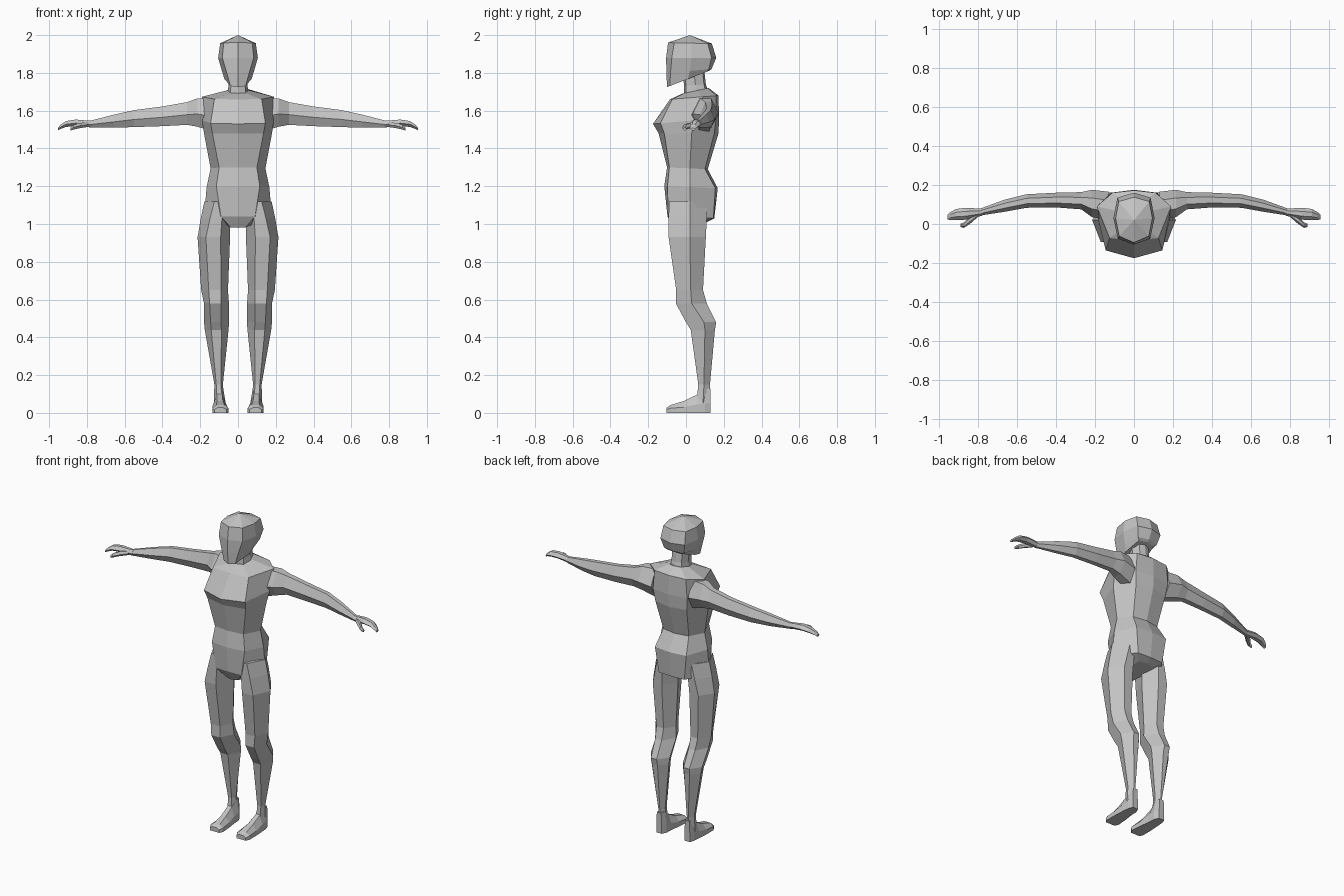
import bpy, bmesh
from mathutils import Vector

grey = bpy.data.materials.new("clay grey")
grey.diffuse_color = (0.55, 0.55, 0.55, 1)


def loft(name, rings, start=None, end=None):
    """Skin a list of equal point rings; close each end flat or to a tip."""
    bm = bmesh.new()
    rows = [[bm.verts.new(p) for p in r] for r in rings]
    n = len(rows[0])
    for a, b in zip(rows, rows[1:]):
        for i in range(n):
            j = (i + 1) % n
            bm.faces.new((a[i], a[j], b[j], b[i]))
    for row, tip in ((rows[0], start), (rows[-1], end)):
        if tip:
            t = bm.verts.new(tip)
            for i in range(n):
                bm.faces.new((row[i], row[(i + 1) % n], t))
        else:
            bm.faces.new(row)
    bmesh.ops.recalc_face_normals(bm, faces=bm.faces[:])
    me = bpy.data.meshes.new(name)
    bm.to_mesh(me)
    bm.free()
    me.materials.append(grey)
    ob = bpy.data.objects.new(name, me)
    bpy.context.collection.objects.link(ob)
    return ob


def body_ring(zf, zb, fc, cx, cy, sx, sy, bx, by, bc):
    """Symmetric 8 point ring: front centre, corner, side, back corner, back centre."""
    half = [(0, fc), (cx, cy), (sx, sy), (bx, by), (0, bc)]
    pts = half + [(-x, y) for x, y in half[3:0:-1]]
    return [(x, y, zf + (zb - zf) * (y - fc) / (bc - fc)) for x, y in pts]


def side_pair(name, rings, end=None):
    """Build a limb part on both sides of the body."""
    for s, label in ((1, "left"), (-1, "right")):
        loft(f"{label}_{name}", [[(s * x, y, z) for x, y, z in r] for r in rings],
             end=end and (s * end[0], end[1], end[2]))


# Torso from crotch to neck base
loft("torso", [body_ring(*r) for r in (
    (0.98, 1.01, -0.07, 0.04, -0.06, 0.06, 0.02, 0.05, 0.10, 0.11),
    (1.04, 1.03, -0.098, 0.09, -0.094, 0.18, 0.02, 0.09, 0.145, 0.15),
    (1.20, 1.19, -0.115, 0.115, -0.098, 0.166, 0.02, 0.11, 0.155, 0.168),
    (1.30, 1.29, -0.10, 0.10, -0.088, 0.145, 0.02, 0.09, 0.10, 0.115),
    (1.48, 1.48, -0.145, 0.135, -0.115, 0.18, 0.03, 0.11, 0.15, 0.172),
    (1.53, 1.56, -0.175, 0.145, -0.135, 0.19, 0.05, 0.12, 0.16, 0.175),
    (1.66, 1.68, -0.085, 0.125, -0.072, 0.19, 0.09, 0.11, 0.16, 0.172),
    (1.69, 1.72, -0.02, 0.04, -0.01, 0.06, 0.06, 0.04, 0.11, 0.12),
)])

# Neck
loft("neck", [body_ring(*r) for r in (
    (1.67, 1.70, -0.012, 0.04, 0.0, 0.056, 0.05, 0.04, 0.105, 0.118),
    (1.73, 1.74, -0.01, 0.038, 0.0, 0.05, 0.05, 0.035, 0.095, 0.105),
    (1.83, 1.83, -0.02, 0.04, -0.01, 0.055, 0.04, 0.035, 0.085, 0.095),
)])

# Head with chin lower than the back of the skull
loft("head", [body_ring(*r) for r in (
    (1.725, 1.81, -0.10, 0.04, -0.085, 0.072, 0.01, 0.055, 0.11, 0.12),
    (1.80, 1.82, -0.104, 0.06, -0.082, 0.085, 0.02, 0.07, 0.12, 0.135),
    (1.88, 1.88, -0.105, 0.083, -0.075, 0.105, 0.03, 0.085, 0.135, 0.16),
    (1.96, 1.955, -0.095, 0.076, -0.062, 0.094, 0.03, 0.078, 0.115, 0.137),
)], end=(0, 0.02, 2.0))


def leg_ring(z, xi, xo, yf, ys, yb, fi, fo):
    """Hexagon: front inner, front outer, outer side, back outer, back inner, inner."""
    return [(fi, yf, z), (fo, yf, z), (xo, ys, z), (fo - 0.01, yb, z),
            (fi + 0.005, yb, z), (xi, ys, z)]


# Legs from hip to ankle
side_pair("leg", [leg_ring(*r) for r in (
    (1.12, 0.05, 0.178, -0.09, 0.02, 0.11, 0.085, 0.125),
    (1.03, 0.045, 0.197, -0.092, 0.02, 0.11, 0.085, 0.148),
    (0.93, 0.042, 0.214, -0.092, 0.02, 0.105, 0.092, 0.17),
    (0.65, 0.053, 0.195, -0.052, 0.025, 0.09, 0.09, 0.155),
    (0.58, 0.048, 0.18, -0.054, 0.03, 0.11, 0.09, 0.15),
    (0.48, 0.047, 0.18, 0.0, 0.095, 0.16, 0.09, 0.145),
    (0.44, 0.05, 0.176, 0.025, 0.10, 0.153, 0.088, 0.142),
    (0.15, 0.08, 0.125, 0.065, 0.095, 0.127, 0.09, 0.115),
    (0.05, 0.07, 0.128, 0.055, 0.09, 0.127, 0.085, 0.115),
)])


def foot_ring(y, xi, xo, zm, zt, inset):
    return [(xi, y, 0), (xo, y, 0), (xo, y, zm), (xo - inset, y, zt),
            (xi + inset, y, zt), (xi, y, zm)]


# Feet from heel to toe
side_pair("foot", [foot_ring(*r) for r in (
    (0.13, 0.08, 0.118, 0.05, 0.13, 0.004),
    (0.10, 0.066, 0.128, 0.05, 0.13, 0.012),
    (0.055, 0.064, 0.132, 0.045, 0.095, 0.02),
    (-0.01, 0.055, 0.136, 0.03, 0.063, 0.025),
    (-0.08, 0.05, 0.136, 0.025, 0.042, 0.022),
    (-0.102, 0.062, 0.125, 0.018, 0.028, 0.018),
)])


def arm_ring(x, yf, yb, zb, zt):
    """Hexagon across the arm, with ridges at front and back."""
    w, m = yb - yf, zb + 0.45 * (zt - zb)
    return [(x, yf, m), (x, yf + 0.3 * w, zt), (x, yf + 0.7 * w, zt),
            (x, yb, m), (x, yf + 0.7 * w, zb), (x, yf + 0.3 * w, zb)]


# Arms from shoulder to wrist
side_pair("arm", [arm_ring(*r) for r in (
    (0.13, 0.02, 0.165, 1.49, 1.665),
    (0.215, 0.035, 0.175, 1.515, 1.665),
    (0.27, 0.075, 0.163, 1.525, 1.645),
    (0.40, 0.085, 0.16, 1.518, 1.622),
    (0.55, 0.083, 0.152, 1.513, 1.603),
    (0.66, 0.063, 0.125, 1.51, 1.578),
    (0.79, 0.043, 0.078, 1.51, 1.545),
)])

# Hands with curled fingers
side_pair("hand", [arm_ring(*r) for r in (
    (0.775, 0.043, 0.078, 1.511, 1.546),
    (0.86, 0.022, 0.083, 1.518, 1.553),
    (0.91, 0.02, 0.077, 1.514, 1.545),
    (0.94, 0.02, 0.06, 1.503, 1.525),
    (0.954, 0.024, 0.048, 1.495, 1.508),
)])

# Thumbs
side_pair("thumb", [arm_ring(*r) for r in (
    (0.80, 0.035, 0.06, 1.513, 1.538),
    (0.84, 0.0, 0.04, 1.507, 1.535),
    (0.87, -0.02, 0.008, 1.5, 1.525),
    (0.888, -0.015, 0.002, 1.494, 1.51),
)])
